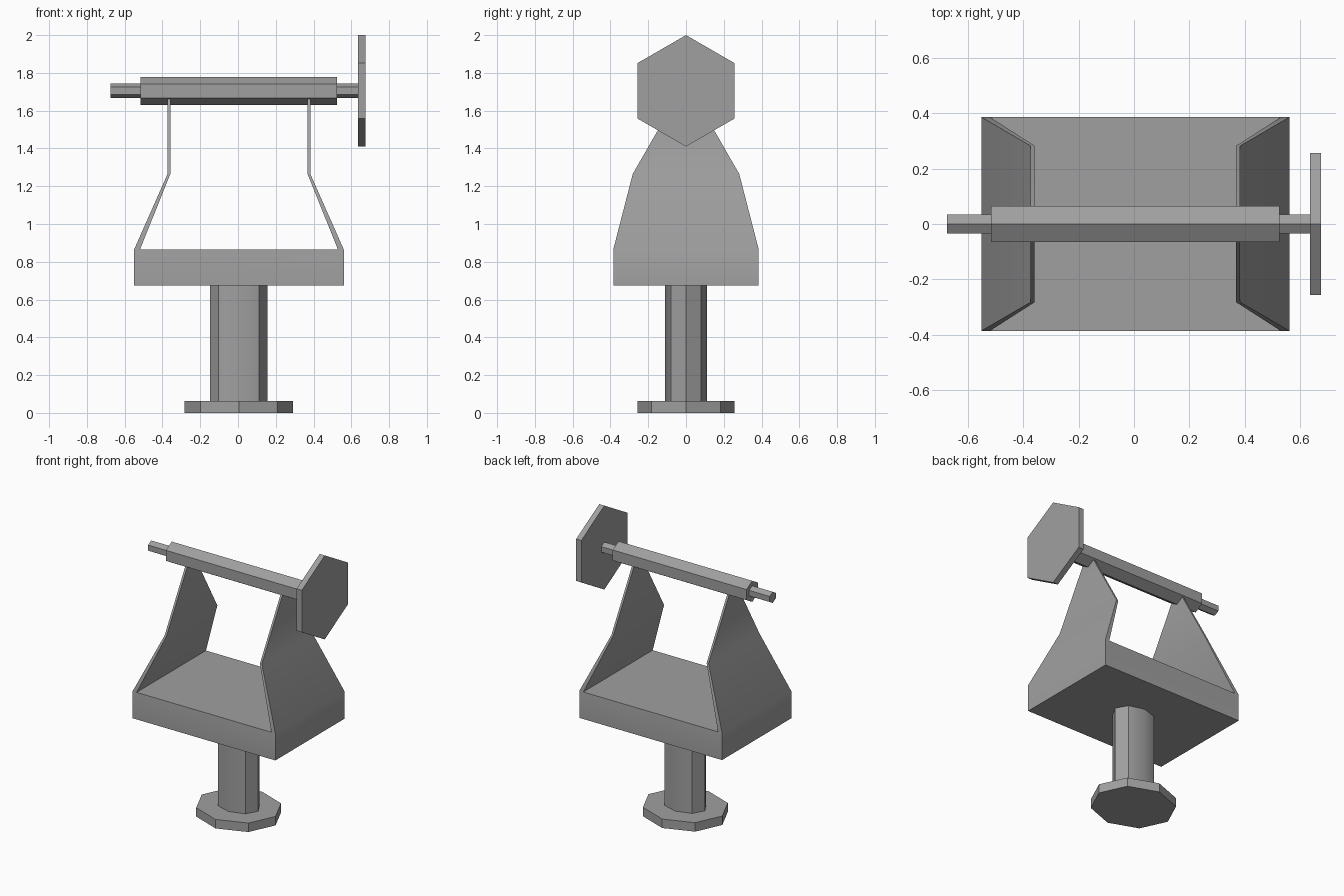
import bpy
import bmesh
import math

cube = bpy.data.objects.get("Cube")
if cube:
    bpy.data.objects.remove(cube, do_unlink=True)

CX = 0.005        # centre of the stand
AXLE_Z = 1.705    # height of the turning axis

grey = bpy.data.materials.new("plain_grey")
grey.use_nodes = True
colour = (0.35, 0.35, 0.35, 1)
grey.diffuse_color = colour
grey.node_tree.nodes["Principled BSDF"].inputs["Base Color"].default_value = colour


def finish(name, bm, smooth=None):
    bmesh.ops.recalc_face_normals(bm, faces=bm.faces)
    mesh = bpy.data.meshes.new(name)
    bm.to_mesh(mesh)
    bm.free()
    mesh.materials.append(grey)
    obj = bpy.data.objects.new(name, mesh)
    bpy.context.collection.objects.link(obj)
    if smooth:
        bpy.ops.object.select_all(action="DESELECT")
        obj.select_set(True)
        bpy.context.view_layer.objects.active = obj
        bpy.ops.object.shade_smooth_by_angle(angle=math.radians(smooth))
    return obj


def prism(name, sides, place, start, end, smooth=None):
    """Capped prism; place(cos, sin, t) gives the position of a corner."""
    bm = bmesh.new()
    rings = []
    for t in (start, end):
        angles = [2 * math.pi * i / sides for i in range(sides)]
        rings.append([bm.verts.new(place(math.cos(a), math.sin(a), t)) for a in angles])
        bm.faces.new(rings[-1])
    for i in range(sides):
        j = (i + 1) % sides
        bm.faces.new((rings[0][i], rings[0][j], rings[1][j], rings[1][i]))
    return finish(name, bm, smooth)


def upright(name, rx, ry, z0, z1):
    prism(name, 8, lambda c, s, z: (CX + rx * c, ry * s, z), z0, z1, 40)


def hex_bar(name, r, x0, x1):
    prism(name, 6, lambda c, s, x: (x, r * s, AXLE_Z + r * c), x0, x1)


# Eight-sided foot and column
upright("foot", 0.287, 0.257, 0, 0.063)
upright("column", 0.152, 0.111, 0.06, 0.68)

# Platform with two bent, tapering side panels: (x, z, half depth)
profile = [
    (0.555, 0.675, 0.385), (0.555, 0.865, 0.385), (0.378, 1.265, 0.282),
    (0.378, 1.7, 0.032), (0.363, 1.7, 0.032), (0.363, 1.265, 0.282),
    (0.524, 0.865, 0.385),
]
bm = bmesh.new()
corner = {(sx, sy, i): bm.verts.new((CX + sx * x, sy * d, z))
          for sx in (-1, 1) for sy in (-1, 1)
          for i, (x, z, d) in enumerate(profile)}
for sx in (-1, 1):
    # outer and inner skins and the panel tips
    for i in range(len(profile) - 1):
        bm.faces.new([corner[sx, sy, k] for sy, k in
                      ((-1, i), (1, i), (1, i + 1), (-1, i + 1))])
    # front and back edges of the panels
    for sy in (-1, 1):
        for strip in ((1, 2, 5, 6), (2, 3, 4, 5)):
            bm.faces.new([corner[sx, sy, k] for k in strip])
# front and back of the platform, then its underside and top
for sy in (-1, 1):
    bm.faces.new([corner[1, sy, k] for k in (0, 1, 6)]
                 + [corner[-1, sy, k] for k in (6, 1, 0)])
for k in (0, 6):
    bm.faces.new([corner[sx, sy, k] for sx, sy in
                  ((-1, -1), (1, -1), (1, 1), (-1, 1))])
finish("platform_with_side_panels", bm, 30)

# Roller, its thin axle and the end plate
hex_bar("roller", 0.074, -0.515, 0.525)
hex_bar("axle", 0.039, -0.675, 0.64)
hex_bar("end_plate", 0.295, 0.635, 0.675)
